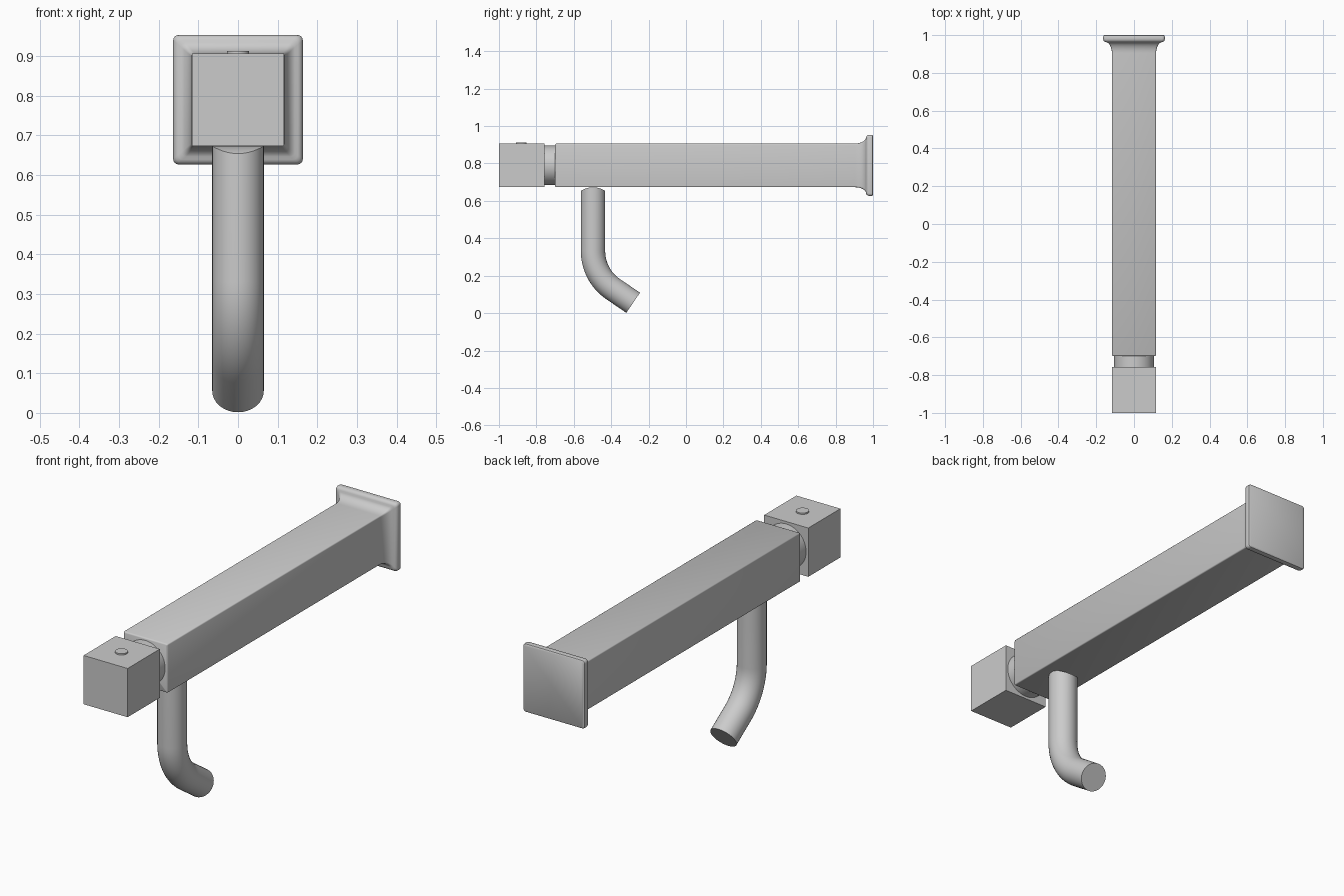
import bpy, bmesh, math
from mathutils import Vector

if "Cube" in bpy.data.objects:
    bpy.data.objects.remove(bpy.data.objects["Cube"])

ZC = 0.79  # height of the body axis


def finish(name, bm, angle=35):
    bmesh.ops.recalc_face_normals(bm, faces=bm.faces)
    me = bpy.data.meshes.new(name)
    bm.to_mesh(me)
    bm.free()
    ob = bpy.data.objects.new(name, me)
    bpy.context.collection.objects.link(ob)
    bpy.ops.object.select_all(action='DESELECT')
    ob.select_set(True)
    bpy.context.view_layer.objects.active = ob
    bpy.ops.object.shade_smooth_by_angle(angle=math.radians(angle))
    return ob


def loft(bm, rings):
    loops = [[bm.verts.new(p) for p in r] for r in rings]
    n = len(loops[0])
    for a, b in zip(loops, loops[1:]):
        for i in range(n):
            j = (i + 1) % n
            bm.faces.new((a[i], a[j], b[j], b[i]))
    return loops


def rounded_square(y, half, r, steps=4):
    pts = []
    for k, (sx, sz) in enumerate(((1, 1), (-1, 1), (-1, -1), (1, -1))):
        for s in range(steps + 1):
            a = math.pi / 2 * (k + s / steps)
            pts.append((sx * (half - r) + r * math.cos(a), y,
                        ZC + sz * (half - r) + r * math.sin(a)))
    return pts


def cylinder(name, r, depth, loc, along_y=False, seg=48):
    bm = bmesh.new()
    bmesh.ops.create_cone(bm, cap_ends=True, segments=seg, radius1=r, radius2=r, depth=depth)
    for v in bm.verts:
        if along_y:
            v.co = Vector((v.co.x, v.co.z, v.co.y))
        v.co += Vector(loc)
    return finish(name, bm)


# Square body flaring into the wall plate: (y, half width, corner radius)
profile = [(-0.70, 0.111, 0.003), (-0.698, 0.1145, 0.005), (-0.693, 0.117, 0.006),
           (0.905, 0.117, 0.006)]
for s in range(1, 8):  # concave flare
    a = math.pi / 2 * s / 7
    profile.append((0.905 + 0.058 * math.sin(a), 0.117 + 0.034 * (1 - math.cos(a)),
                    0.006 + 0.006 * s / 7))
profile += [(0.966, 0.157, 0.013), (0.972, 0.162, 0.014), (0.980, 0.1635, 0.014),
            (0.990, 0.1635, 0.014), (0.997, 0.162, 0.013), (1.0, 0.158, 0.012)]
bm = bmesh.new()
loops = loft(bm, [rounded_square(*p) for p in profile])
bm.faces.new(loops[0])
bm.faces.new(loops[-1])
finish("body_and_wall_plate", bm)

# Round neck, square knob and its top button
cylinder("knob_neck", 0.105, 0.08, (0, -0.73, ZC), along_y=True)
bm = bmesh.new()
bmesh.ops.create_cube(bm, size=1)
for v in bm.verts:
    v.co = Vector((v.co.x * 0.233, v.co.y * 0.243 - 0.8785, v.co.z * 0.233 + ZC))
finish("knob", bm)
cylinder("knob_button", 0.028, 0.02, (0, -0.88, 0.903), seg=32)

# Bent spout with a saddle-shaped top
N, R, TUBE, Y0, Z0 = 32, 0.245, 0.065, -0.497, 0.331
BEND = math.radians(55.7)
path = [(Y0, 0.673, 0.0)]
for s in range(13):
    a = BEND * s / 12
    path.append((Y0 + R * (1 - math.cos(a)), Z0 - R * math.sin(a), a))
y, z, a = path[-1]
path.append((y + 0.13 * math.sin(a), z - 0.13 * math.cos(a), a))
rings = []
for k, (y, z, a) in enumerate(path):
    ring = []
    for i in range(N):
        t = 2 * math.pi * i / N
        u, w = TUBE * math.cos(t), TUBE * math.sin(t)
        drop = 0.019 * math.sin(t) ** 2 if k == 0 else 0
        ring.append((u, y + w * math.cos(a), z + w * math.sin(a) - drop))
    rings.append(ring)
bm = bmesh.new()
loops = loft(bm, rings)
bm.faces.new(loops[-1])
for i in range(-N // 4, N // 4):  # curved top cap in strips
    ids = [i % N, (i + 1) % N, (N // 2 - i - 1) % N, (N // 2 - i) % N]
    bm.faces.new([loops[0][j] for j in dict.fromkeys(ids)])
finish("spout", bm)
